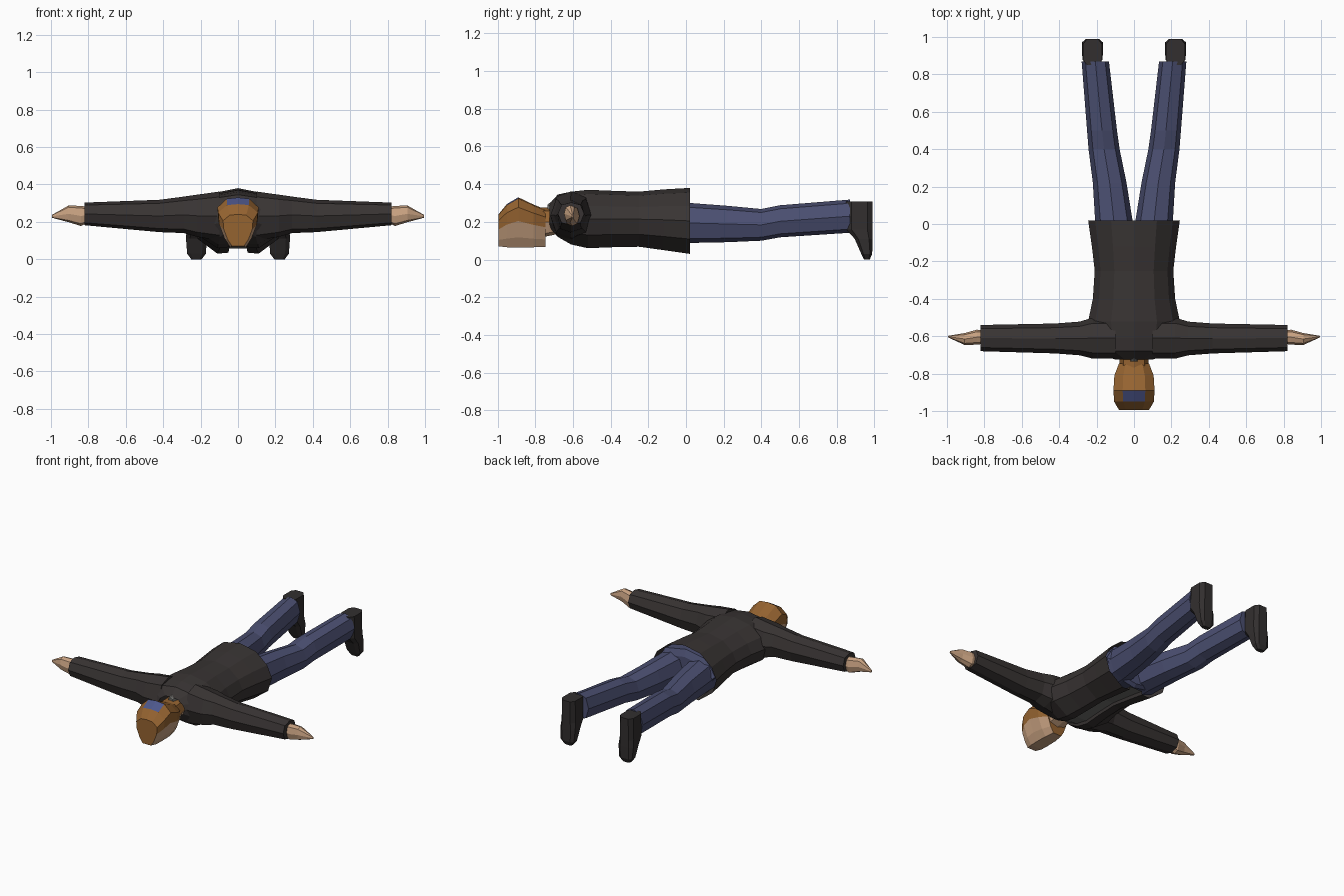
import bpy, bmesh
from mathutils import Vector

if "Cube" in bpy.data.objects:
    bpy.data.objects.remove(bpy.data.objects["Cube"])


def material(name, r, g, b):
    m = bpy.data.materials.new(name)
    m.diffuse_color = (r, g, b, 1)
    m.use_nodes = True
    m.node_tree.nodes["Principled BSDF"].inputs["Base Color"].default_value = m.diffuse_color
    return m


JACKET = material("charcoal jacket", 0.04, 0.034, 0.033)
DENIM = material("blue trousers", 0.07, 0.078, 0.165)
SKIN = material("skin", 0.58, 0.36, 0.22)
HAIR = material("ginger hair", 0.30, 0.125, 0.03)
SHOE = material("dark shoe", 0.032, 0.028, 0.028)
SHIRT = material("grey shirt", 0.16, 0.16, 0.15)
BAND = material("blue band", 0.075, 0.095, 0.26)


def full(half):
    """Close a half section (top to bottom, x >= 0) into a whole loop."""
    return half + [(-x, z) for x, z in reversed(half) if x > 0.001]


OCT = full([(0, 1), (.72, .78), (1, 0), (.72, -.78), (0, -1)])
BOX = full([(.6, 1), (1, .6), (1, -.6), (.6, -1)])
TORSO = full([(0, 1), (.5, .86), (.85, .45), (1, 0), (.88, -.55),
              (.45, -1), (.21, -.97), (.19, -.84), (0, -.84)])
HEAD = full([(0, 1), (.55, .95), (1, .6), (.95, .05), (.68, -.6), (.4, -1)])


def loft(name, section, rings, axis, mats, rule=None, mirror=False, caps=True):
    """Rings are (position, centre, half width, high, low) along the axis."""
    bm = bmesh.new()
    loops = []
    for p, c, w, hi, lo in rings:
        mid, r = (hi + lo) / 2, (hi - lo) / 2
        pts = []
        for a, b in section:
            u, v = c + a * w, mid + b * r
            pts.append({"y": (u, p, v), "x": (p, u, v), "z": (u, v, p)}[axis])
        loops.append([bm.verts.new(q) for q in pts])
    n = len(section)
    for l1, l2 in zip(loops, loops[1:]):
        for i in range(n):
            j = (i + 1) % n
            bm.faces.new((l1[i], l1[j], l2[j], l2[i]))
    if caps:
        bm.faces.new(loops[0])
        bm.faces.new(loops[-1])
    bmesh.ops.recalc_face_normals(bm, faces=bm.faces)
    if rule:
        for f in bm.faces:
            f.material_index = rule(f.calc_center_median())
    me = bpy.data.meshes.new(name)
    bm.to_mesh(me)
    bm.free()
    for m in mats:
        me.materials.append(m)
    ob = bpy.data.objects.new(name, me)
    bpy.context.collection.objects.link(ob)
    if mirror:
        ob.modifiers.new("mirror", "MIRROR")
    return ob


# Jacket body, lying chest down, with the shirt showing in the front opening
loft("jacket_body", TORSO, [
    (.02, 0, .245, .38, .03), (-.12, 0, .225, .372, .05), (-.25, 0, .21, .36, .068),
    (-.40, 0, .22, .365, .065), (-.52, 0, .245, .37, .06), (-.61, 0, .235, .36, .08),
    (-.68, 0, .21, .345, .12), (-.725, 0, .10, .295, .17)], "y", [JACKET, SHIRT],
    lambda c: 1 if abs(c.x) < .04 and c.z < .15 and c.y > -.7 else 0, caps=False)

# Sleeves
loft("sleeve", OCT, [
    (.10, -.61, .11, .362, .10), (.22, -.61, .11, .345, .12), (.29, -.612, .09, .335, .14),
    (.42, -.612, .08, .318, .145), (.82, -.61, .07, .303, .182)], "x", [JACKET], mirror=True)

# Hands, tapering to the fingertips
loft("hand", OCT, [
    (.80, -.605, .035, .28, .195), (.84, -.605, .04, .285, .178),
    (.905, -.615, .032, .288, .198), (.995, -.602, .004, .237, .222)], "x", [SKIN], mirror=True)

# Hips fill the jacket hem
loft("hips", OCT, [
    (-.12, 0, .20, .34, .09), (0, 0, .222, .345, .075), (.02, 0, .205, .30, .095)],
    "y", [DENIM])

# Trouser legs
loft("trouser_leg", OCT, [
    (-.05, .108, .10, .31, .085), (.02, .108, .10, .30, .088), (.22, .13, .09, .285, .092),
    (.40, .16, .083, .268, .10), (.50, .171, .08, .288, .118), (.87, .207, .073, .318, .142)],
    "y", [DENIM], mirror=True)

# Shoes, toes to the ground
loft("shoe", BOX, [
    (.308, .222, .05, .99, .85), (.16, .222, .053, .99, .85), (.11, .222, .056, .99, .895),
    (.03, .222, .05, .988, .93), (0, .222, .028, .975, .945)], "z", [SHOE], mirror=True)

# Neck and collar
loft("neck", OCT, [
    (-.66, 0, .07, .28, .14), (-.73, 0, .078, .275, .125), (-.80, 0, .078, .275, .11)],
    "y", [HAIR, SKIN], lambda c: 1 if c.z < .19 else 0)
loft("collar", OCT, [
    (-.69, 0, .03, .325, .20), (-.735, 0, .022, .292, .20)], "y", [SHIRT])


# Head: hair behind, face below, blue band on the crown
def head_colour(c):
    if -.95 < c.y < -.89 and c.z > .30 and abs(c.x) < .06:
        return 2
    return 1 if c.z < .175 and c.y > -.985 else 0


loft("head", HEAD, [
    (-.995, 0, .08, .24, .07), (-.95, 0, .106, .295, .065), (-.89, 0, .11, .33, .065),
    (-.81, 0, .105, .292, .065), (-.745, 0, .08, .265, .067)],
    "y", [HAIR, SKIN, BAND], head_colour)
